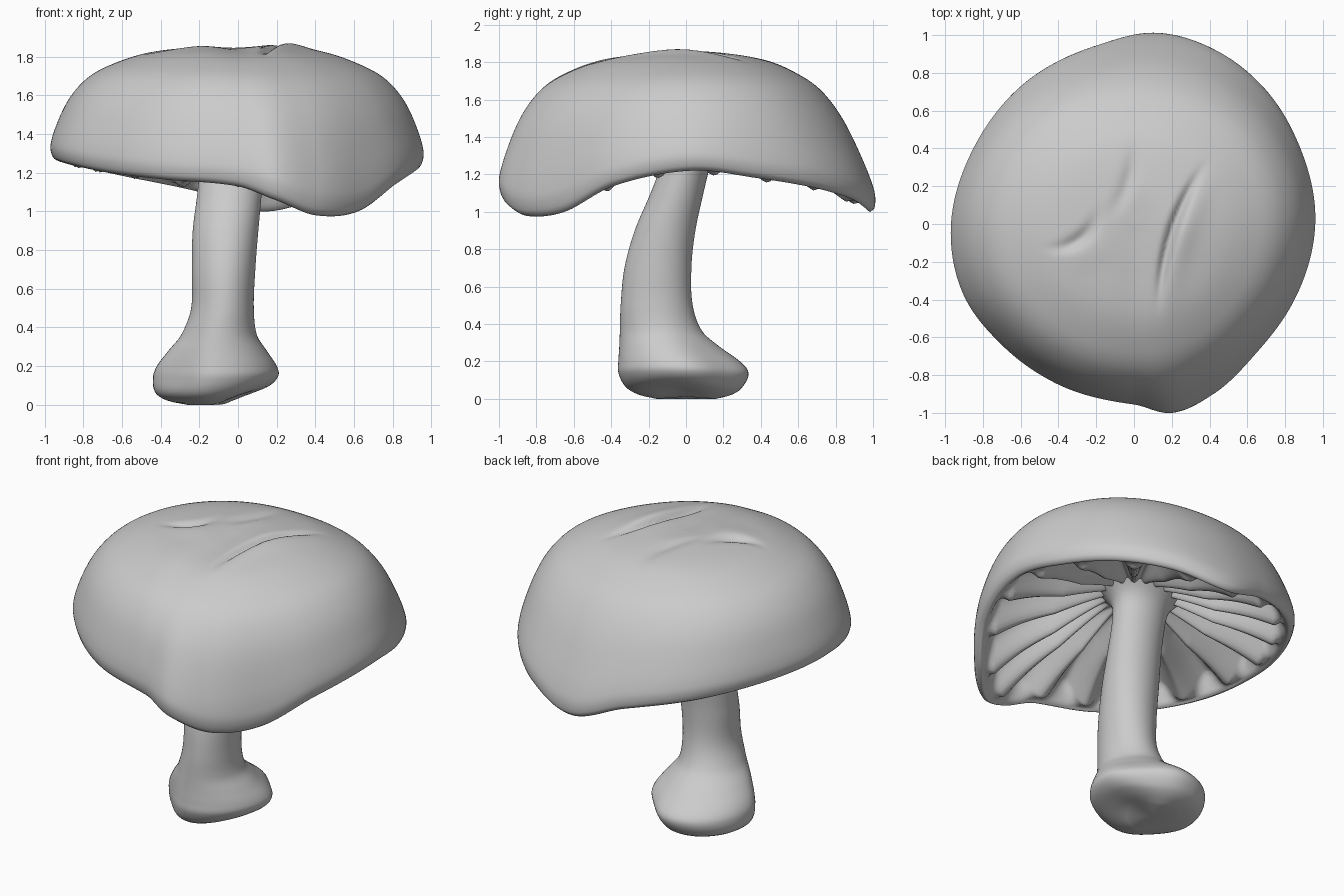
import bpy, math
from math import sin, cos, pi, exp

if "Cube" in bpy.data.objects:
    bpy.data.objects.remove(bpy.data.objects["Cube"])


def curve(keys, t):
    """Smooth (Hermite) interpolation through rows (t, a, b, ...)."""
    n = len(keys)
    i = 0
    while i < n - 2 and t > keys[i + 1][0]:
        i += 1

    def slope(j, c):
        a, b = keys[max(j - 1, 0)], keys[min(j + 1, n - 1)]
        return (b[c] - a[c]) / (b[0] - a[0])
    p, q = keys[i], keys[i + 1]
    h = q[0] - p[0]
    s = min(max((t - p[0]) / h, 0), 1)
    return [p[c] * (2*s**3 - 3*s*s + 1) + q[c] * (3*s*s - 2*s**3)
            + h * (slope(i, c) * (s**3 - 2*s*s + s) + slope(i + 1, c) * (s**3 - s*s))
            for c in range(1, len(p))]


def loft(name, rings):
    """Skin a stack of closed rings and cap both ends."""
    m = len(rings[0])
    verts = [v for r in rings for v in r]
    faces = [(k*m + j, k*m + (j+1) % m, (k+1)*m + (j+1) % m, (k+1)*m + j)
             for k in range(len(rings) - 1) for j in range(m)]
    for k, flip in ((0, True), (len(rings) - 1, False)):
        c = len(verts)
        verts.append(tuple(sum(v[a] for v in rings[k]) / m for a in range(3)))
        for j in range(m):
            f = (k*m + j, k*m + (j+1) % m, c)
            faces.append(f[::-1] if flip else f)
    me = bpy.data.meshes.new(name)
    me.from_pydata(verts, [], faces)
    me.polygons.foreach_set("use_smooth", [True] * len(me.polygons))
    ob = bpy.data.objects.new(name, me)
    bpy.context.collection.objects.link(ob)
    return ob


# Cap outline seen from above, with the height of the rim: x, y, rim z
outline = [(.96, .03, 1.22), (.88, .4, 1.18), (.7, .7, 1.13), (.45, .9, 1.07), (.12, 1, 1.0),
           (-.2, .935, 1.1), (-.6, .725, 1.18), (-.85, .4, 1.23), (-.97, -.05, 1.26),
           (-.9, -.38, 1.24), (-.7, -.64, 1.2), (-.4, -.85, 1.165), (0, -.955, 1.13),
           (.2, -1, 1.06), (.42, -.9, .98), (.65, -.68, 1.0), (.85, -.4, 1.14)]
polar = sorted((math.atan2(y, x) % (2*pi), math.hypot(x, y), z) for x, y, z in outline)
polar = ([(a - 2*pi, r, z) for a, r, z in polar[-3:]] + polar
         + [(a + 2*pi, r, z) for a, r, z in polar[:3]])

# Cap section: parameter, radius fraction, drop fraction
section = [(0, .01, 0), (.25, .25, .012), (.5, .5, .062), (.7, .7, .17), (.82, .81, .275),
           (.95, .9, .44), (1.1, .965, .66), (1.25, 1, .87), (1.32, .985, .97), (1.37, .955, 1)]
# Underside: parameter, radius fraction, rise towards the ceiling
under = [(0, .955, 0), (.05, .935, .05), (.12, .89, .17), (.3, .7, .48),
         (.55, .45, .75), (.8, .2, .95), (1, .04, 1)]

# Creases on the cap top: end points, bow, depth, width
creases = [(.36, .3, .13, -.44, .05, .05, .025), (-.18, .08, -.46, -.14, -.06, .025, .035),
           (.0, .45, -.14, .02, -.04, .016, .04)]


def crease(x, y):
    d = 0
    for ax, ay, bx, by, bow, depth, w in creases:
        ux, uy = bx - ax, by - ay
        L = math.hypot(ux, uy)
        s = ((x - ax) * ux + (y - ay) * uy) / L / L
        if -.1 < s < 1.1:
            off = ((x - ax) * uy - (y - ay) * ux) / L - bow * 4 * s * (1 - s)
            fade = sin(pi * (s + .1) / 1.2) ** 2
            d += fade * depth * (.3 * exp(-((off + 2.5*w) / (2.5*w))**2) - exp(-(off / w)**2))
    return d


GILLS = 18
SEG = GILLS * 14
rim = [(2*pi*j/SEG, *curve(polar, 2*pi*j/SEG)) for j in range(SEG)]
# Angular average of the rim, used higher up so folds fade toward the top
W = 24
soft = [[sum(rim[(j + k) % SEG][c] for k in range(-W, W + 1)) / (2*W + 1) for c in (1, 2)]
        for j in range(SEG)]
rings = []

# Outer surface of cap, pulled in above the drooping back edge
for i in range(71):
    f, d = curve(section, 1.37 * i / 70)
    m = min(1, d / .85)
    ring = []
    for (a, r, z), (rs, zs) in zip(rim, soft):
        r, z = rs + (r - rs) * m, zs + (z - zs) * m
        back = max(0, cos(a - 1.45)) ** 3
        u = f + back * (-.065 * sin(pi * min(1, max(d, 0)) ** .5) + .03 * d**3)
        x, y = u * r * cos(a), u * r * sin(a)
        top = 1.855 - (1.855 - z) * d
        top += crease(x, y) + .012 * exp(-((x - .22)**2 + y*y) / .04)
        top -= .018 * exp(-((x - .02)**2 / .012 + (y + .15)**2 / .15))
        ring.append((x, y, top))
    rings.append(ring)

# Hollow underside with fat radial gills
for i in range(1, 61):
    f, h = curve(under, i / 60)
    env = min(max((.935 - f) / .06, 0), 1) * min(max((f - .15) / .35, 0), 1)
    ring = []
    for a, r, z in rim:
        back = max(0, cos(a - 1.45)) ** 3
        u = f * (1 + .03 * back)
        wave = sin(GILLS * a / 2) ** 2 - .55
        ring.append((u * r * cos(a), u * r * sin(a), z + (1.45 - z) * h - .15 * env * wave))
    rings.append(ring)
cap = loft("cap", rings[::-1])

# Stem section: z, x min, x max, y min, y max
stem_keys = [(0, -.26, .0, -.16, .16), (.02, -.36, .08, -.25, .24), (.06, -.425, .16, -.32, .3),
             (.14, -.44, .21, -.362, .335), (.2, -.42, .2, -.362, .29), (.28, -.36, .15, -.357, .18),
             (.36, -.295, .1, -.354, .09), (.5, -.243, .085, -.35, .04), (.7, -.24, .095, -.33, .035),
             (.9, -.235, .11, -.275, .055), (1.1, -.21, .125, -.19, .095), (1.25, -.2, .135, -.135, .13),
             (1.36, -.21, .15, -.12, .16), (1.42, -.25, .19, -.16, .2), (1.48, -.32, .26, -.22, .26)]
rings = []
for i in range(76):
    z = 1.48 * (i / 75) ** 1.3
    x0, x1, y0, y1 = curve(stem_keys, z)
    ring = []
    for j in range(64):
        a = 2 * pi * j / 64
        # shallow flutes along the shaft and a lumpy foot pinched on one diagonal
        k = 1 - .02 * exp(-((z - .75) / .35)**2) * (1 + cos(3 * a + .8))
        k -= .12 * exp(-((z - .15) / .2)**2) * max(0, sin(2 * a)) ** 2
        lift = .05 * exp(-(z / .12)**2) * max(0, cos(a + .2)) ** 2
        ring.append(((x0 + x1) / 2 + k * (x1 - x0) / 2 * cos(a),
                     (y0 + y1) / 2 + k * (y1 - y0) / 2 * sin(a), z + lift))
    rings.append(ring)
stem = loft("stem", rings)
